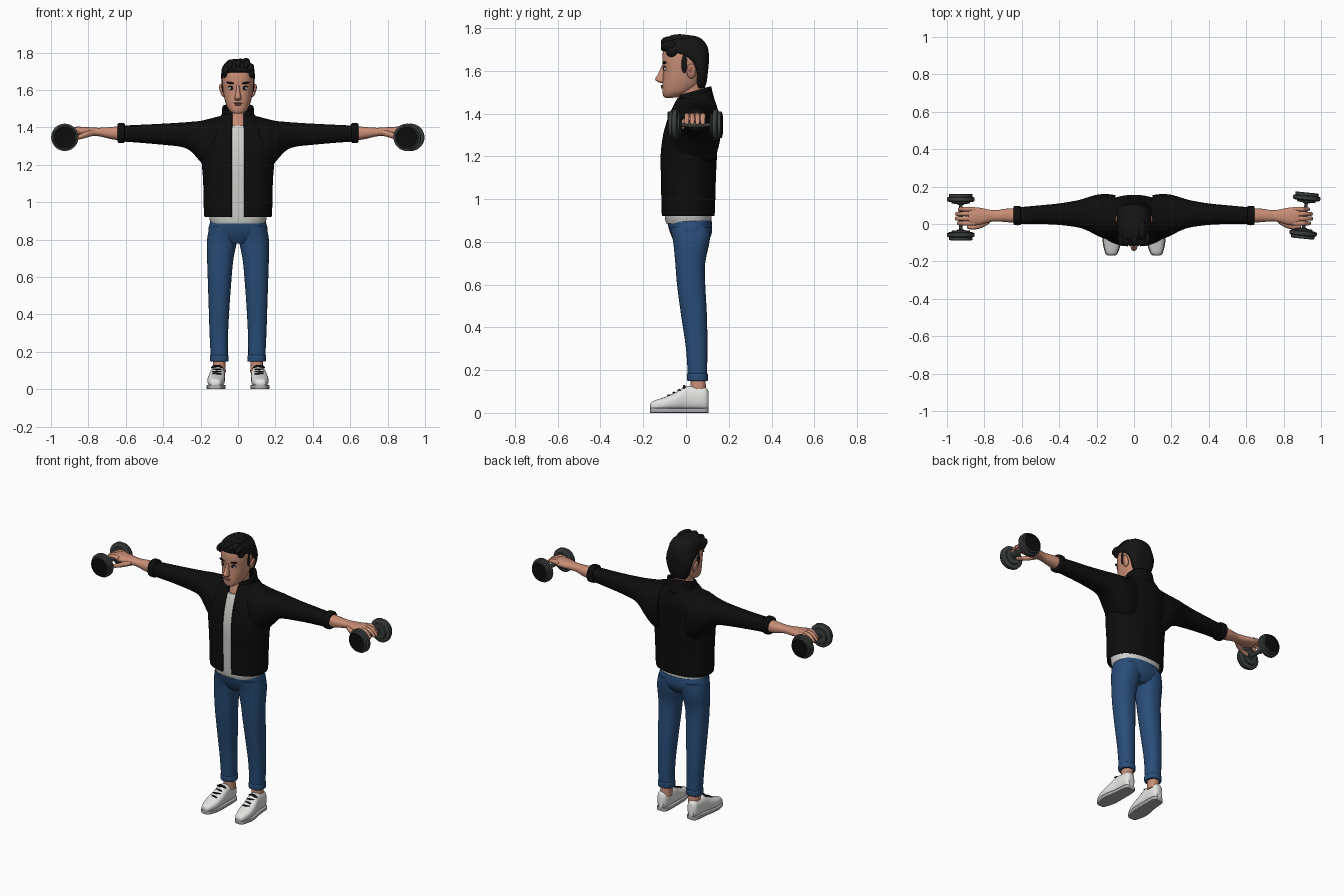
import bpy, bmesh, math
from mathutils import Matrix, Vector

cube = bpy.data.objects.get("Cube")
if cube:
    bpy.data.objects.remove(cube, do_unlink=True)


def material(name, r, g, b):
    m = bpy.data.materials.new(name)
    m.use_nodes = True
    m.diffuse_color = (r, g, b, 1)
    bsdf = m.node_tree.nodes["Principled BSDF"]
    bsdf.inputs["Base Color"].default_value = (r, g, b, 1)
    bsdf.inputs["Roughness"].default_value = 0.8
    return m


BLACK = material("jacket black", .004, .004, .004)
HAIR = material("hair black", .008, .007, .007)
SKIN = material("skin", .58, .27, .18)
LIP = material("lip", .38, .13, .10)
SHIRT = material("shirt grey", .62, .62, .60)
SHOE = material("shoe white", .78, .78, .77)
SOLE = material("sole grey", .42, .42, .42)
JEANS = material("denim blue", .022, .075, .19)
METAL = material("dark metal", .045, .05, .05)


def finish(name, bm, mats, mirror):
    """Turn a bmesh into a smooth shaded object, mirrored across x if asked."""
    bmesh.ops.recalc_face_normals(bm, faces=bm.faces)
    mesh = bpy.data.meshes.new(name)
    bm.to_mesh(mesh)
    bm.free()
    for m in mats:
        mesh.materials.append(m)
    ob = bpy.data.objects.new(name, mesh)
    bpy.context.collection.objects.link(ob)
    bpy.ops.object.select_all(action="DESELECT")
    ob.select_set(True)
    bpy.context.view_layer.objects.active = ob
    bpy.ops.object.shade_smooth_by_angle(angle=math.radians(40))
    if mirror:
        ob.modifiers.new("mirror", "MIRROR").use_mirror_merge = False
    return ob


def smooth_rows(rows, steps):
    """Catmull-Rom rows between the given ones."""
    pts = [Vector(r) for r in rows]
    out = []
    for i in range(len(pts) - 1):
        p, q = pts[i], pts[i + 1]
        before, after = pts[max(i - 1, 0)], pts[min(i + 2, len(pts) - 1)]
        for s in range(steps):
            t = s / steps
            m, n = (q - before) / 2, (after - p) / 2
            out.append(p + m * t + (3 * (q - p) - 2 * m - n) * t * t
                       + (2 * (p - q) + m + n) * t ** 3)
    return out + [pts[-1]]


def loft(name, rows, mat, axis="z", power=2.3, gap=0, steps=4, n=36,
         mirror=False, shear=0, mats=None, rule=None):
    """Skin rounded sections (t, a0, a1, b0, b1); gap leaves the -b side open."""
    k = "xyz".index(axis)
    soft = lambda v: math.copysign(abs(v) ** (2 / power), v)
    bm = bmesh.new()
    loops = []
    for t, a0, a1, b0, b1 in smooth_rows(rows, steps):
        g = math.asin((gap / ((a1 - a0) / 2)) ** (power / 2)) if gap else 0
        loop = []
        for i in range(n):
            ang = g + (math.tau - 2 * g) * i / (n - 1 if gap else n)
            co = [0, 0, 0]
            co[k] = t
            co[(k + 1) % 3] = (a0 + a1) / 2 + (a1 - a0) / 2 * soft(math.sin(ang))
            co[(k + 2) % 3] = (b0 + b1) / 2 - (b1 - b0) / 2 * soft(math.cos(ang))
            co[2] += shear * co[1]
            loop.append(bm.verts.new(co))
        loops.append(loop)
    for lo, hi in zip(loops, loops[1:]):
        for i in range(n - 1 if gap else n):
            j = (i + 1) % n
            bm.faces.new((lo[i], lo[j], hi[j], hi[i]))
    if not gap:
        bm.faces.new(loops[0])
        bm.faces.new(loops[-1])
    if rule:
        for f in bm.faces:
            f.material_index = rule(f.calc_center_median())
    return finish(name, bm, mats or [mat], mirror)


def wide(*rows):
    """Rows symmetric in x: (z, half width, front y, back y)."""
    return [(z, -w, w, y0, y1) for z, w, y0, y1 in rows]


def ball(name, loc, size, mat, mirror=True, tilt=0, axis="Y"):
    bm = bmesh.new()
    bmesh.ops.create_uvsphere(bm, u_segments=20, v_segments=12, radius=1)
    bm.transform(Matrix.Translation(loc) @ Matrix.Rotation(tilt, 4, axis)
                 @ Matrix.Diagonal((*size, 1)))
    return finish(name, bm, [mat], mirror)


def digit(name, path):
    """A finger following (x, y, z, radius) points."""
    x, y, z, r = path[-1]
    path = path + [(x + r * .6, y, z - r * .3, r * .4)]
    loft(name, [(x, y - r, y + r, z - r, z + r) for x, y, z, r in path],
         SKIN, "x", power=2, n=12, mirror=True)


def thicken(ob, amount):
    ob.modifiers.new("thickness", "SOLIDIFY").thickness = amount


# Jacket, open down the front, with sleeves, cuffs and collar
torso = wide((.92, .175, -.11, .13), (.94, .182, -.115, .135), (1.1, .186, -.118, .14),
             (1.2, .193, -.12, .145), (1.3, .2, -.108, .152), (1.38, .17, -.085, .155),
             (1.44, .115, -.06, .143), (1.47, .085, -.045, .125))
thicken(loft("jacket_body", torso, BLACK, gap=.032, n=60), .01)
loft("sleeves", [(.07, 1.2, 1.2, 0, 0)] and [
    (.1, -.07, .155, 1.15, 1.46), (.15, -.08, .16, 1.16, 1.447), (.2, -.06, .156, 1.215, 1.435),
    (.25, -.035, .142, 1.27, 1.43), (.3, -.018, .127, 1.295, 1.426), (.4, -.005, .11, 1.307, 1.42),
    (.5, 0, .1, 1.316, 1.415), (.61, 0, .09, 1.324, 1.41)], BLACK, "x", mirror=True)
loft("sleeve_cuffs", [(.605, 0, .09, 1.325, 1.415), (.61, -.006, .096, 1.317, 1.423),
                      (.638, -.006, .096, 1.317, 1.423), (.645, 0, .09, 1.325, 1.415)],
     BLACK, "x", mirror=True)
thicken(loft("collar", wide((1.41, .1, -.055, .14), (1.45, .088, -.047, .128),
                            (1.495, .084, -.032, .118)), BLACK, gap=.03, shear=.28), .012)

# Shirt under the jacket
loft("shirt", wide((.885, .143, -.093, .118), (.93, .155, -.1, .12), (1.1, .165, -.107, .125),
                   (1.2, .17, -.108, .13), (1.3, .16, -.097, .13), (1.38, .12, -.075, .12),
                   (1.41, .08, -.062, .1)), SHIRT)

# Trousers
loft("hips", wide((.78, .07, -.04, .08), (.81, .13, -.06, .108), (.85, .158, -.077, .122),
                  (.9, .147, -.09, .12)), JEANS)
loft("trouser_legs", [(.15, .055, .145, .01, .098), (.3, .053, .152, 0, .1),
                      (.45, .045, .157, -.022, .098), (.6, .034, .162, -.042, .09),
                      (.7, .024, .165, -.05, .09), (.8, .004, .165, -.06, .11),
                      (.87, 0, .152, -.075, .115)], JEANS, mirror=True)
loft("trouser_cuffs", [(.148, .057, .143, .012, .096), (.152, .051, .149, .006, .102),
                       (.178, .051, .15, .005, .103), (.184, .056, .146, .01, .098)],
     JEANS, mirror=True)
loft("ankles", [(.09, .065, .135, .02, .095), (.17, .068, .132, .02, .09)], SKIN, mirror=True)

# Shoes with soles and laces
upper = [(-.168, .02, .04, .105, .135), (-.155, .012, .055, .09, .15), (-.1, .012, .074, .073, .163),
         (-.05, .012, .095, .07, .16), (0, .012, .124, .07, .15), (.05, .012, .124, .07, .145),
         (.09, .012, .12, .075, .14), (.105, .02, .1, .088, .127)]
# sections run along y, so the pairs are height then width
loft("shoe_uppers", upper, SHOE, "y", power=2.5, mirror=True)
loft("shoe_soles", [(y, 0, .024, x0 - .004, x1 + .004) for y, z0, z1, x0, x1 in upper],
     SOLE, "y", power=7, mirror=True)
for i in range(4):
    y = -.08 + .024 * i
    ball("shoe_lace", (.113, y, .122 + .5 * y), (.027, .005, .005), HAIR, tilt=.25 * (-1) ** i, axis="Z")
for side in (-1, 1):
    ball("lace_bow", (.113 + side * .016, -.008, .122), (.018, .007, .006), HAIR, tilt=side * .4)

# Neck and head
loft("neck", wide((1.36, .075, -.06, .09), (1.42, .058, -.052, .085), (1.47, .05, -.04, .08),
                  (1.55, .052, -.04, .08)), SKIN)
loft("head", wide((1.474, .018, -.095, -.06), (1.48, .035, -.105, -.03), (1.5, .054, -.11, .02),
                  (1.53, .066, -.111, .06), (1.56, .074, -.109, .075), (1.6, .08, -.107, .085),
                  (1.65, .084, -.111, .09), (1.7, .08, -.105, .09), (1.74, .06, -.08, .07),
                  (1.755, .03, -.04, .04)), SKIN)
loft("nose", wide((1.543, .01, -.118, -.09), (1.55, .018, -.135, -.09), (1.562, .017, -.144, -.09),
                  (1.59, .011, -.128, -.09), (1.625, .008, -.113, -.09)), SKIN, n=16)
ball("upper_lip", (0, -.11, 1.529), (.025, .009, .004), LIP, False)
ball("lower_lip", (0, -.109, 1.521), (.02, .009, .005), LIP, False)
ball("ears", (.086, .025, 1.598), (.011, .022, .036), SKIN, tilt=.25)
ball("ear_hollows", (.094, .022, 1.603), (.005, .012, .02), LIP, tilt=.25)
ball("eye_whites", (.034, -.096, 1.609), (.017, .008, .009), SHIRT)
ball("irises", (.033, -.101, 1.609), (.008, .005, .008), HAIR)
ball("eyelids", (.034, -.098, 1.618), (.019, .008, .003), HAIR)
ball("eyebrows", (.037, -.1, 1.637), (.026, .011, .006), HAIR, tilt=-.15)

# Hair: cropped back and sides with swept locks in front
loft("hair_cap", wide((1.52, .045, .05, .088), (1.55, .066, .045, .097), (1.6, .082, .04, .103),
                      (1.64, .088, .015, .107), (1.67, .09, -.04, .107), (1.695, .089, -.108, .105),
                      (1.72, .084, -.113, .097), (1.748, .065, -.09, .075), (1.762, .038, -.06, .045),
                      (1.767, .012, -.03, .01)), HAIR, power=2.6)
ball("sideburns", (.081, -.008, 1.635), (.007, .014, .045), HAIR)
ball("temple_hair", (.07, -.065, 1.69), (.017, .03, .026), HAIR)
for i in range(7):
    x = -.066 + .022 * i
    ball("hair_lock", (x, -.078, 1.712 + .012 * math.cos(x * 25) + .012 * (i % 2) + .08 * x),
         (.018, .04, .026), HAIR, False, tilt=.4)
for i in range(4):
    ball("crown_lock", (-.04 + .028 * i, -.03, 1.745 + .003 * i), (.02, .055, .017), HAIR, False, tilt=.3)

# Forearms and hands gripping the bars
loft("forearms_and_palms", [(.62, .005, .085, 1.328, 1.408), (.68, .01, .082, 1.338, 1.402),
                            (.74, .014, .074, 1.352, 1.398), (.78, .008, .078, 1.354, 1.4),
                            (.82, -.004, .086, 1.356, 1.402), (.86, -.007, .09, 1.36, 1.404),
                            (.885, 0, .085, 1.368, 1.4)], SKIN, "x", mirror=True)
for i in range(4):
    y, reach = .004 + .025 * i, (.94, .952, .95, .935)[i]
    digit("finger", [(.85, y, 1.386, .013), (.9, y, 1.39, .0125),
                     (reach - .02, y, 1.38, .011), (reach, y, 1.358, .01)])
digit("thumb", [(.77, .02, 1.372, .015), (.81, -.002, 1.362, .017),
                (.85, -.016, 1.348, .013), (.885, -.016, 1.338, .011)])

# Dumbbells: turned heads mirrored along each bar
turned = lambda rows: [(t, -r, r, -r, r) for t, r in rows]
HEAD = turned([(.07, .018), (.072, .048), (.08, .05), (.081, .062), (.086, .073), (.104, .073),
               (.108, .063), (.122, .062), (.124, .056), (.12, .054), (.12, .02)])
BAR = turned([(0, .013), (.03, .012), (.055, .009), (.065, .009), (.066, .018), (.08, .018)])
is_cap = lambda c: int(c.y > .119 and math.hypot(c.x, c.z) < .055)
for side, place, turn in (("left", (.914, .045, 1.347), -.1), ("right", (-.926, .037, 1.347), 0)):
    for part, rows, rule in (("weights", HEAD, is_cap), ("bar", BAR, None)):
        ob = loft(side + "_dumbbell_" + part, rows, METAL, "y", power=2, steps=1,
                  mats=[METAL, BLACK], rule=rule)
        ob.location, ob.rotation_euler.z = place, turn
        ob.modifiers.new("mirror", "MIRROR").use_axis = (False, True, False)
